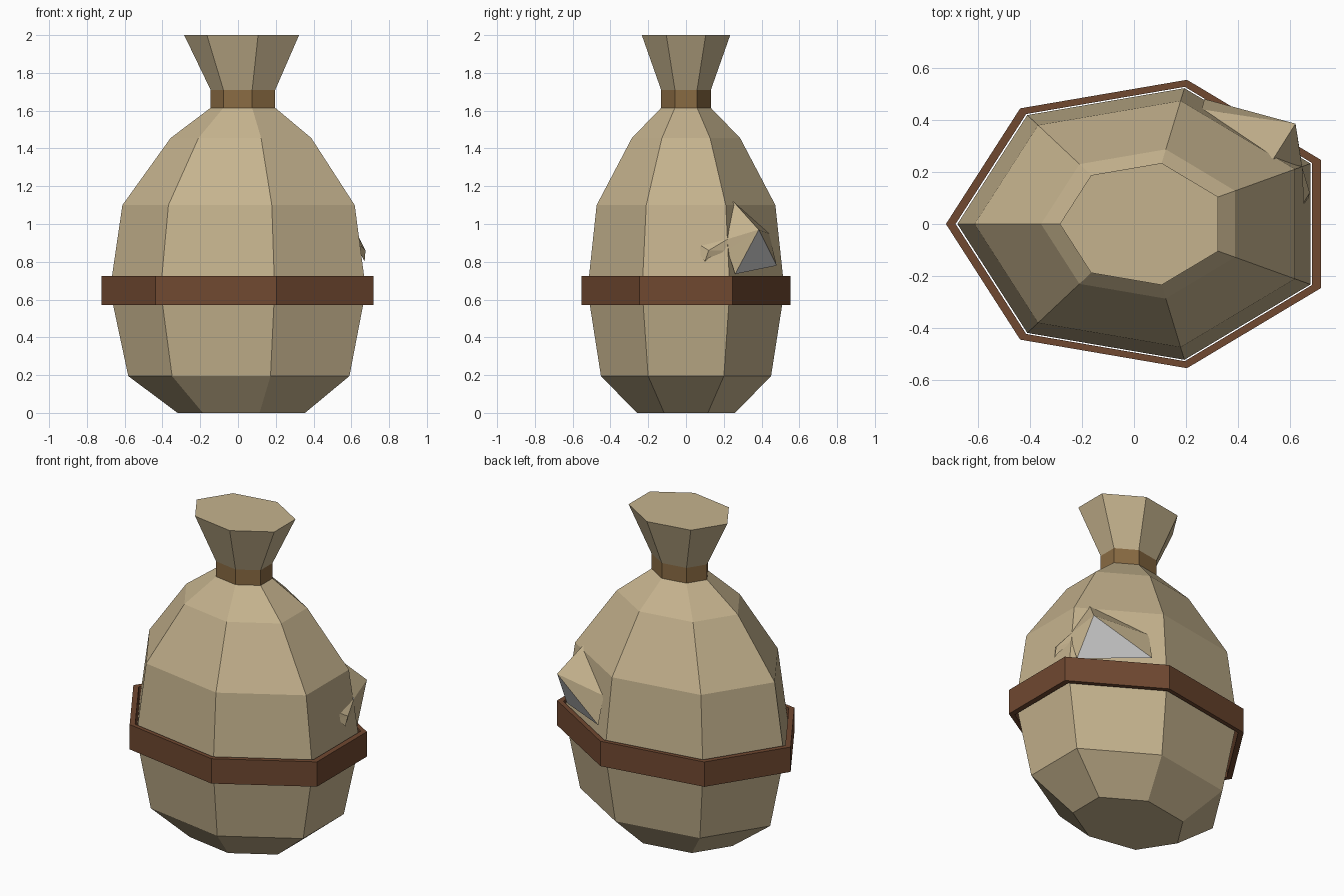
import bpy, bmesh, math

if "Cube" in bpy.data.objects:
    bpy.data.objects.remove(bpy.data.objects["Cube"])

SIDES = 7
CX = 0.035      # heptagon centre offset
RATIO = 0.75    # depth / width


def material(name, rgb):
    m = bpy.data.materials.new(name)
    m.diffuse_color = (*rgb, 1)
    m.use_nodes = True
    m.node_tree.nodes["Principled BSDF"].inputs["Base Color"].default_value = m.diffuse_color
    return m


def finish(bm, name, mat, normals=True):
    if normals:
        bmesh.ops.recalc_face_normals(bm, faces=bm.faces[:])
    me = bpy.data.meshes.new(name)
    bm.to_mesh(me)
    bm.free()
    ob = bpy.data.objects.new(name, me)
    bpy.context.collection.objects.link(ob)
    if mat:
        me.materials.append(mat)
    return ob


def loft(name, rings, mat, bottom=False, top=False, closed=False):
    """Stack squashed heptagons given as (radius, z)."""
    bm = bmesh.new()
    loops = []
    for r, z in rings:
        loop = []
        for i in range(SIDES):
            a = math.pi + i * math.tau / SIDES
            loop.append(bm.verts.new((CX + r * math.cos(a), RATIO * r * math.sin(a), z)))
        loops.append(loop)
    pairs = list(zip(loops, loops[1:]))
    if closed:
        pairs.append((loops[-1], loops[0]))
    for lo, hi in pairs:
        for i in range(SIDES):
            j = (i + 1) % SIDES
            bm.faces.new((lo[i], lo[j], hi[j], hi[i]))
    if bottom:
        bm.faces.new(loops[0][::-1])
    if top:
        bm.faces.new(loops[-1])
    return finish(bm, name, mat)


cloth = material("cloth", (0.56, 0.45, 0.27))
cord = material("cord", (0.25, 0.145, 0.055))
leather = material("leather", (0.16, 0.065, 0.03))

# Sack body, neck cord and flared mouth
loft("sack_body", [(0.355, 0), (0.616, 0.195), (0.713, 0.65), (0.647, 1.10),
                   (0.392, 1.455), (0.18, 1.615)], cloth, bottom=True)
loft("neck_cord", [(0.18, 1.615), (0.18, 1.71)], cord)
loft("sack_mouth", [(0.18, 1.71), (0.32, 2.0)], cloth, top=True)

# Belt hoop around the middle
loft("belt", [(0.757, 0.57), (0.757, 0.725), (0.72, 0.725), (0.72, 0.57)],
     leather, closed=True)


def patch(name, pts, faces, mat):
    bm = bmesh.new()
    vs = [bm.verts.new(p) for p in pts]
    for f in faces:
        bm.faces.new([vs[i] for i in f])
    return finish(bm, name, mat)


# Torn flap poking out of the back right, with a small spur
P, Q, R = (0.62, 0.385, 0.97), (0.535, 0.25, 1.12), (0.27, 0.48, 0.78)
S, T, U = (0.64, 0.26, 0.735), (0.645, 0.22, 0.92), (0.645, 0.22, 0.86)
B = (0.26, 0.44, 0.95)
patch("torn_flap", [P, Q, R, S, T, U, B],
      [(0, 1, 6), (0, 6, 2), (0, 4, 1), (0, 5, 4), (0, 3, 5)], cloth)
patch("flap_spur", [T, U, (0.665, 0.12, 0.82), (0.67, 0.10, 0.80),
                    (0.64, 0.06, 0.86), (0.65, 0.08, 0.885), (0.675, 0.12, 0.86)],
      [(0, 6, 5), (0, 1, 6), (1, 2, 6), (6, 2, 3), (6, 3, 4), (6, 4, 5)], cloth)

# Grey inside of the flap
patch("flap_opening", [P, R, S], [(0, 1, 2)], None)
